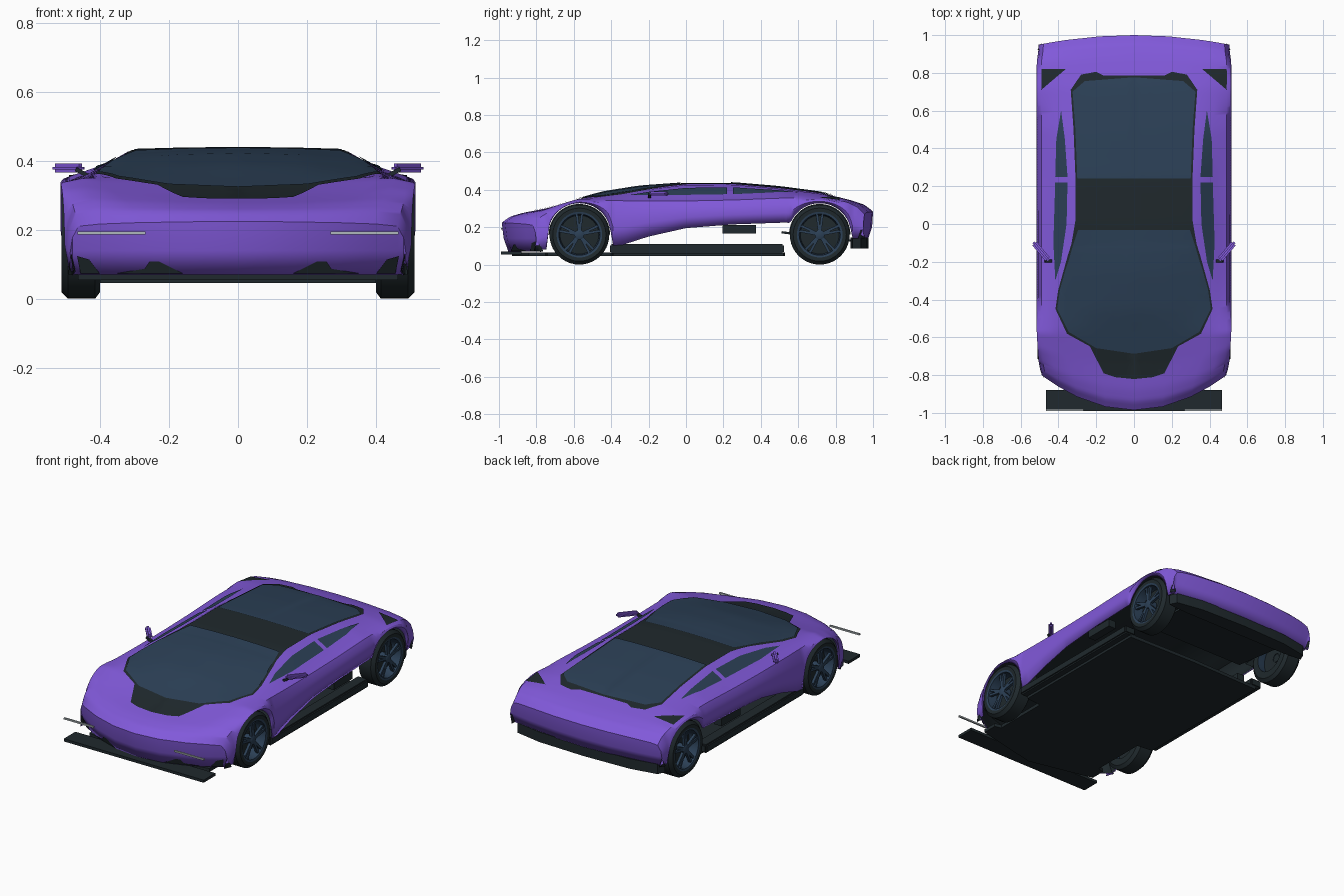
import bpy, bmesh, math
from mathutils import Matrix, Vector
from mathutils.bvhtree import BVHTree

if "Cube" in bpy.data.objects:
    bpy.data.objects.remove(bpy.data.objects["Cube"])


def material(name, rgb):
    m = bpy.data.materials.new(name)
    m.use_nodes = True
    m.diffuse_color = (*rgb, 1)
    m.node_tree.nodes["Principled BSDF"].inputs["Base Color"].default_value = (*rgb, 1)
    return m


PAINT = material("purple paint", (0.22, 0.1, 0.7))
GLASS = material("slate glass", (0.025, 0.052, 0.095))
DARK = material("dark trim", (0.014, 0.022, 0.026))
PALE = material("pale lamp", (0.43, 0.48, 0.5))
parts = []


def finish(name, bm, *mats):
    mesh = bpy.data.meshes.new(name)
    bm.to_mesh(mesh)
    bm.free()
    ob = bpy.data.objects.new(name, mesh)
    bpy.context.collection.objects.link(ob)
    for m in mats:
        mesh.materials.append(m)
    parts.append(ob)
    return ob


def grid(bm, rows):
    vs = [[bm.verts.new(p) for p in row] for row in rows]
    for a, b in zip(vs, vs[1:]):
        for i in range(len(a) - 1):
            bm.faces.new((a[i], a[i + 1], b[i + 1], b[i]))


def box(name, centre, size, mat, turn=0.0, axis="Z", bevel=0.0):
    bm = bmesh.new()
    m = Matrix.Translation(centre) @ Matrix.Rotation(turn, 4, axis) @ Matrix.Diagonal((*size, 1))
    bmesh.ops.create_cube(bm, size=1, matrix=m)
    if bevel:
        bmesh.ops.bevel(bm, geom=bm.edges[:], offset=bevel, segments=2, affect="EDGES")
    return finish(name, bm, mat)


def lathe(name, profile, y, z, side, mat, sweep=math.tau, steps=40):
    """Turn (x, radius) points about the axle line."""
    bm = bmesh.new()
    grid(bm, [[(side * x, y + r * math.cos(sweep * k / steps), z + r * math.sin(sweep * k / steps))
               for x, r in profile] for k in range(steps + 1)])
    bmesh.ops.remove_doubles(bm, verts=bm.verts, dist=1e-5)
    bmesh.ops.recalc_face_normals(bm, faces=bm.faces)
    return finish(name, bm, mat)


def mirrored(half):
    """Close a half outline, front centre to back centre, across x = 0."""
    return half + [(-x, y) for x, y in reversed(half) if x > 0]


def prism(name, outline, z0, z1, mat):
    bm = bmesh.new()
    f = bm.faces.new([bm.verts.new((x, y, z0)) for x, y in outline])
    ext = bmesh.ops.extrude_face_region(bm, geom=[f])["geom"]
    bmesh.ops.translate(bm, vec=(0, 0, z1 - z0), verts=[v for v in ext if isinstance(v, bmesh.types.BMVert)])
    bmesh.ops.recalc_face_normals(bm, faces=bm.faces)
    return finish(name, bm, mat)


# Body stations: y, centre z, roof edge x z, belt x z, shoulder x z
STATIONS = [
    (-0.985, .215, .30, .21, .40, .205, .46, .20),
    (-0.96, .25, .30, .25, .40, .25, .47, .24),
    (-0.88, .275, .32, .28, .42, .285, .48, .275),
    (-0.75, .30, .36, .31, .44, .32, .485, .315),
    (-0.6, .34, .40, .345, .45, .35, .49, .342),
    (-0.45, .383, .40, .362, .45, .352, .49, .343),
    (-0.25, .415, .36, .395, .44, .36, .49, .34),
    (0, .433, .32, .426, .43, .365, .49, .34),
    (0.25, .433, .32, .427, .42, .37, .49, .345),
    (0.5, .412, .33, .405, .42, .38, .49, .355),
    (0.72, .383, .35, .378, .43, .365, .49, .355),
    (0.88, .345, .36, .345, .44, .34, .49, .335),
    (0.97, .315, .36, .312, .44, .308, .48, .30),
    (1.0, .275, .36, .272, .44, .268, .48, .26)]
HEM = [(-1, .07), (-.75, .08), (-.34, .105), (-.2, .15), (0, .195), (.25, .215), (.54, .225), (.88, .14), (1, .14)]
AXLES = {"front": -0.57, "rear": 0.715}
HUB, ARCH = 0.16, 0.168


def sample(table, y):
    y = min(max(y, table[0][0]), table[-1][0])
    for a, b in zip(table, table[1:]):
        if y <= b[0]:
            t = (y - a[0]) / (b[0] - a[0])
            return [p + (q - p) * t for p, q in zip(a, b)][1:]


def bow(x, y):
    """Sweep the nose and tail back in plan."""
    front = max(0, (-0.55 - y) / 0.45)
    rear = max(0, (y - 0.8) / 0.2)
    return y + (0.2 * front - 0.05 * rear) * (x / 0.5) ** 2


def hem(y):
    z = sample(HEM, y)[0]
    for yc in AXLES.values():
        if abs(y - yc) < ARCH:
            z = max(z, HUB + math.sqrt(ARCH ** 2 - (y - yc) ** 2))
    return z


def section(y):
    near = [sample(STATIONS, y + d) for d in (-.02, 0, .02)]
    zc, xr, zr, xb, zb, xs, zs = [sum(v) / 3 for v in zip(*near)]
    low = min(hem(bow(xs + .012, y)), zs - .005)
    half = [(xr / 2, zc + (zr - zc) / 4), (xr, zr), (xb, zb), (xs, zs)]
    half += [(xs + dx, zs + (low - zs) * f) for dx, f in ((.018, .25), (.025, .6), (.012, 1))]
    full = [(-x, z) for x, z in reversed(half)] + [(0, zc)] + half
    return [(x, bow(x, y), z) for x, z in full]


def capped(row, top, dy):
    return [(x, y + dy, top) if z > top else (x, y, z) for x, y, z in row]


# Painted shell with a dark lining
N = 150
rows = [section(-0.985 + 1.985 * k / N) for k in range(N + 1)]
rows = ([capped(rows[0], .07, .035), capped(rows[0], .14, .01)] + rows
        + [capped(rows[-1], .2, -.005), capped(rows[-1], .14, -.025)])
bm = bmesh.new()
grid(bm, rows)
bmesh.ops.remove_doubles(bm, verts=bm.verts, dist=1e-5)
bm.normal_update()
skin = BVHTree.FromBMesh(bm)
body = finish("body_shell", bm, PAINT, DARK)
lining = body.modifiers.new("lining", "SOLIDIFY")
lining.thickness, lining.offset = 0.006, -1
lining.material_offset, lining.material_offset_rim = 1, 0


def panel(name, outline, mat, lift=0.004, front=False):
    """Lay a thin flat outline onto the shell, from above or from the front."""
    bm = bmesh.new()
    bm.faces.new([bm.verts.new((a, b, 0)) for a, b in outline])
    bmesh.ops.triangulate(bm, faces=bm.faces[:])
    for i in range(-25, 26):
        for n in ((1, 0, 0), (0, 1, 0)):
            bmesh.ops.bisect_plane(bm, geom=bm.verts[:] + bm.edges[:] + bm.faces[:],
                                   plane_co=Vector(n) * i * 0.04, plane_no=n)
    for v in bm.verts:
        a, b = v.co.x, v.co.y
        start, way = ((a, -2, b), (0, 1, 0)) if front else ((a, b, 2), (0, 0, -1))
        hit, normal, _, _ = skin.ray_cast(Vector(start), Vector(way))
        if hit:
            v.co = hit + normal * lift
    return finish(name, bm, mat)


# Canopy: dark surround, windscreen, rear window, bonnet patch
panel("canopy_trim", mirrored([(0, -.695), (.2, -.665), (.355, -.58), (.415, -.45), (.4, -.35), (.33, -.1),
      (.31, .02), (.31, .25), (.32, .5), (.335, .71), (.28, .79), (.2, .805), (.16, .785), (0, .785)]), DARK)
panel("windscreen", mirrored([(0, -.685), (.2, -.655), (.345, -.57), (.405, -.45), (.39, -.35), (.325, -.12),
      (.295, -.03), (.15, -.1), (0, -.08)]), GLASS, .008)
panel("rear_window", mirrored([(0, .24), (.3, .24), (.31, .5), (.325, .7), (.26, .755), (0, .775)]), GLASS, .008)
panel("bonnet_patch", mirrored([(0, -.82), (.1, -.81), (.16, -.79), (.24, -.635), (.2, -.66), (0, -.69)]), DARK)


def both(name, outline, mat, **kw):
    panel("left_" + name, outline, mat, **kw)
    panel("right_" + name, [(-x, y) for x, y in reversed(outline)], mat, **kw)


both("door_window", [(.415, -.3), (.425, -.1), (.415, .22), (.35, .22), (.355, 0), (.385, -.2)], GLASS)
both("quarter_window", [(.415, .25), (.41, .45), (.385, .6), (.365, .45), (.35, .25)], GLASS)
both("rear_vent", [(.36, .82), (.49, .71), (.49, .82)], DARK)
both("nose_intake", [(.16, .075), (.35, .075), (.27, .088), (.255, .11), (.23, .11)], DARK, front=True)
both("corner_intake", [(.4, .075), (.455, .075), (.465, .125), (.43, .115)], DARK, front=True)

# Underside, sills and aero pieces
prism("floor", mirrored([(0, -.93), (.4, -.84), (.4, -.75), (.36, -.74), (.36, -.4), (.46, -.39),
      (.46, .52), (0, .53)]), .045, .065, DARK)
prism("rear_diffuser", mirrored([(0, .88), (.36, .88), (.485, .89), (.465, .935), (.3, .965), (0, .975)]),
      .085, .145, DARK)
box("rear_underpanel", (0, .7, .15), (.7, .38, .012), DARK, -.12, "X")
box("front_splitter", (0, -.935, .062), (.93, .11, .016), DARK)

for side, label in ((1, "left"), (-1, "right")):
    box(label + "_sill", (side * .465, .06, .085), (.075, .93, .05), DARK, bevel=.008)
    box(label + "_side_duct", (side * .475, .285, .19), (.05, .18, .045), DARK)
    box(label + "_lamp_bar", (side * .367, -.985, .191), (.197, .01, .009), PALE)
    box(label + "_mirror", (side * .492, -.145, .379), (.125, .03, .026), PAINT, side * .87, bevel=.009)
    box(label + "_mirror_stalk", (side * .447, -.195, .363), (.055, .016, .012), DARK, side * -.5, "Y")

    # Wheels: tyre, rim, spokes and wheel well
    for end, y in AXLES.items():
        tag = f"{end}_{label}_"
        lathe(tag + "tyre", [(.4, .1), (.4, .14), (.415, HUB), (.493, HUB), (.512, .142), (.51, .122)],
              y, HUB, side, DARK)
        lathe(tag + "rim", [(.51, .124), (.507, .11), (.47, .105), (.4, .1)], y, HUB, side, GLASS)
        lathe(tag + "brake_disc", [(.45, .104), (.455, 0)], y, HUB, side, DARK)
        lathe(tag + "hub", [(.45, .026), (.5, .026), (.504, .018), (.504, 0)], y, HUB, side, GLASS, steps=16)
        lathe(tag + "well", [(.47, .164), (.36, .164), (.36, 0)], y, HUB, side, DARK, math.pi)
        for k in range(5):
            for split in (-.13, .13):
                a = math.tau * k / 5 + math.pi / 2 + split
                box(tag + "spoke", (side * .492, y + .064 * math.cos(a), HUB + .064 * math.sin(a)),
                    (.016, .1, .014), GLASS, a, "X")

# Smooth shading with crisp edges
bpy.ops.object.select_all(action="DESELECT")
for ob in parts:
    ob.select_set(True)
bpy.context.view_layer.objects.active = body
bpy.ops.object.shade_smooth_by_angle(angle=math.radians(32))
